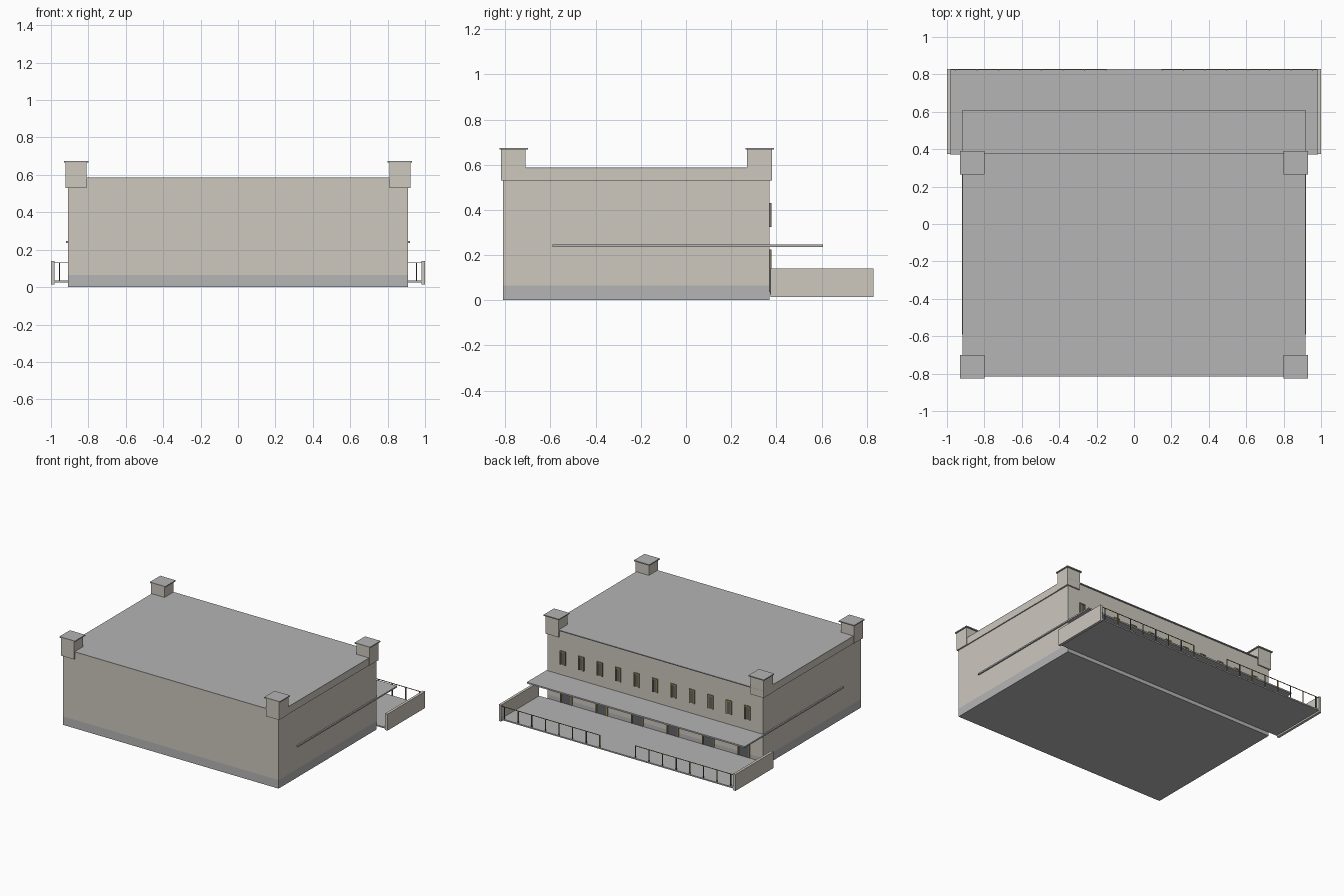
import bpy

if "Cube" in bpy.data.objects:
    bpy.data.objects.remove(bpy.data.objects["Cube"])


def material(name, color):
    m = bpy.data.materials.new(name)
    m.diffuse_color = (*color, 1)
    m.use_nodes = True
    m.node_tree.nodes["Principled BSDF"].inputs["Base Color"].default_value = m.diffuse_color
    return m


TAN = material("tan_wall", (0.61, 0.58, 0.52))
GRAY = material("gray_concrete", (0.46, 0.46, 0.46))
OCHRE = material("ochre_frame", (0.36, 0.27, 0.10))
DARK = material("dark_glass", (0.12, 0.13, 0.14))

FACES = [(0, 3, 2, 1), (4, 5, 6, 7), (0, 1, 5, 4),
         (1, 2, 6, 5), (2, 3, 7, 6), (3, 0, 4, 7)]


def box(name, x, y, z, mat):
    """Axis-aligned box from (min, max) pairs."""
    verts = [(x[i], y[j], z[k]) for k in (0, 1)
             for i, j in ((0, 0), (1, 0), (1, 1), (0, 1))]
    mesh = bpy.data.meshes.new(name)
    mesh.from_pydata(verts, [], FACES)
    mesh.materials.append(mat)
    ob = bpy.data.objects.new(name, mesh)
    bpy.context.collection.objects.link(ob)
    return ob


def span(a, b):
    return (min(a, b), max(a, b))


# Main hall: plinth, walls, roof
box("plinth", (-0.91, 0.91), (-0.81, 0.37), (0, 0.065), GRAY)
box("walls", (-0.91, 0.91), (-0.81, 0.37), (0.065, 0.58), TAN)
box("roof", (-0.918, 0.918), (-0.815, 0.38), (0.58, 0.587), GRAY)

# Side bands, corner piers, caps and long side ledges
for s in (-1, 1):
    box("side_band", span(s * 0.90, s * 0.918), (-0.815, 0.375), (0.53, 0.58), TAN)
    box("side_ledge", span(s * 0.905, s * 0.92), (-0.59, 0.37), (0.235, 0.246), GRAY)
    for y0, y1 in ((-0.82, -0.71), (0.27, 0.38)):
        box("corner_pier", span(s * 0.81, s * 0.922), (y0, y1), (0.53, 0.667), TAN)
        box("pier_cap", span(s * 0.80, s * 0.93), (y0 - 0.006, y1 + 0.01),
            (0.667, 0.675), GRAY)

# Rear canopy, loading platform and its end walls
box("canopy", (-0.92, 0.92), (0.365, 0.607), (0.235, 0.246), GRAY)
box("platform", (-0.985, 0.985), (0.372, 0.828), (0.026, 0.036), GRAY)
for s in (-1, 1):
    box("platform_end_wall", span(s * 0.98, s), (0.374, 0.83), (0.014, 0.14), TAN)


def opening(name, x, half, z0, z1):
    """Framed opening on the rear wall."""
    t = 0.009
    box(name + "_glass", (x - half, x + half), (0.368, 0.373), (z0, z1), DARK)
    for s in (-1, 1):
        box(name + "_jamb", span(x + s * half, x + s * (half - t)),
            (0.368, 0.378), (z0, z1), OCHRE)
    box(name + "_head", (x - half, x + half), (0.368, 0.378), (z1 - t, z1), OCHRE)


# Rear windows above the canopy, doors below it
for i in range(11):
    opening("window", (i - 5) * 0.156, 0.024, 0.325, 0.43)
for i in range(6):
    opening("door", (i - 2.5) * 0.30, 0.05, 0.036, 0.225)

# Thin railing along the platform edge, open in the middle
for s in (-1, 1):
    box("rail", span(s * 0.15, s * 0.98), (0.823, 0.827), (0.128, 0.132), OCHRE)
    for i in range(8):
        x = s * (0.15 + i * 0.115)
        box("rail_post", (x - 0.003, x + 0.003), (0.822, 0.828), (0.036, 0.13),
            OCHRE if i % 2 == 0 else DARK)
